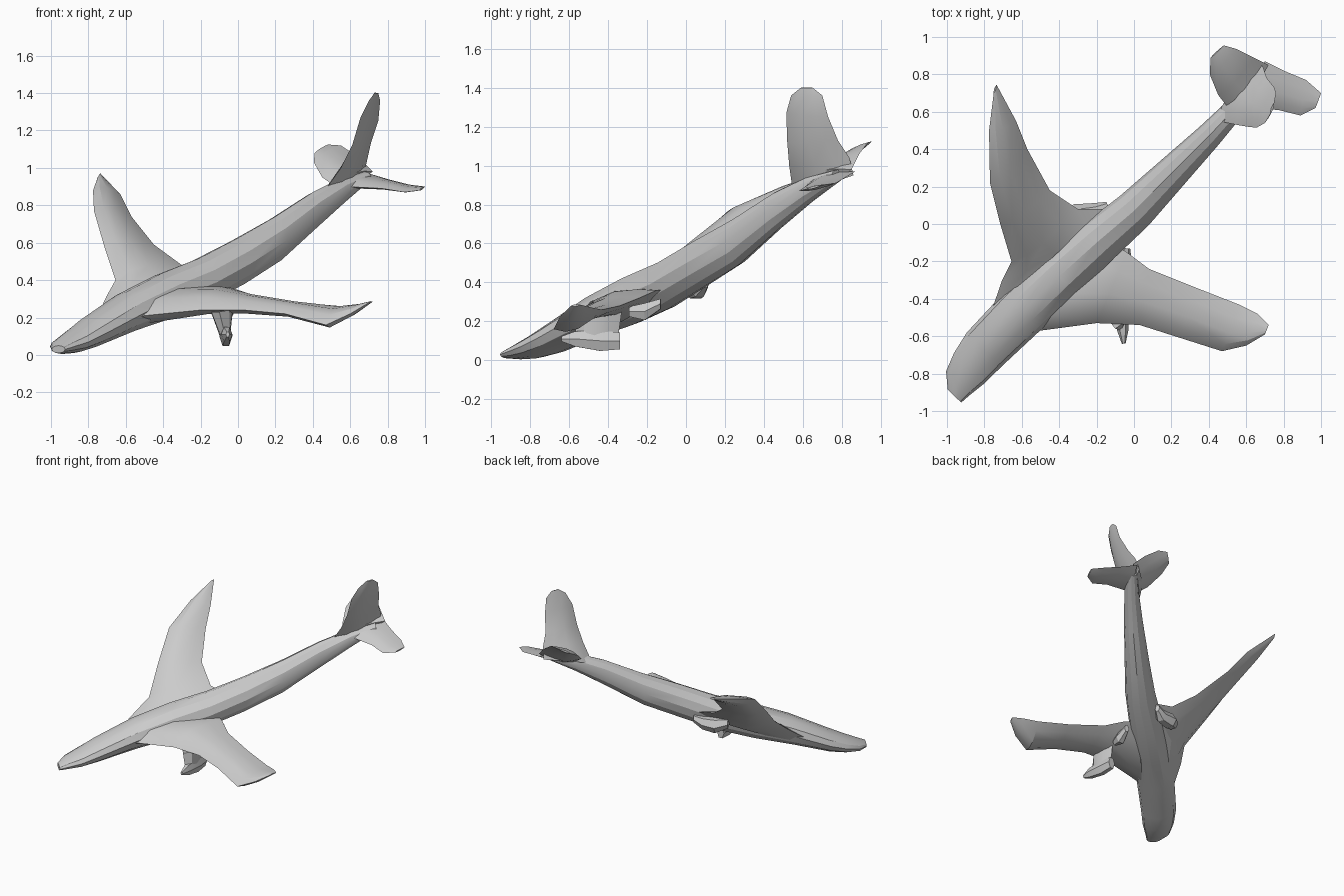
import bpy
import bmesh
import math
from mathutils import Vector

cube = bpy.data.objects.get("Cube")
if cube:
    bpy.data.objects.remove(cube, do_unlink=True)


def loft(name, rings):
    """Skin a closed surface over a row of equal point rings."""
    bm = bmesh.new()
    rows = [[bm.verts.new(p) for p in ring] for ring in rings]
    count = len(rows[0])
    for a, b in zip(rows, rows[1:]):
        for i in range(count):
            j = (i + 1) % count
            bm.faces.new((a[i], a[j], b[j], b[i]))
    bm.faces.new(rows[0])
    bm.faces.new(rows[-1])
    bmesh.ops.recalc_face_normals(bm, faces=bm.faces)
    mesh = bpy.data.meshes.new(name)
    bm.to_mesh(mesh)
    bm.free()
    obj = bpy.data.objects.new(name, mesh)
    bpy.context.collection.objects.link(obj)
    bpy.ops.object.select_all(action="DESELECT")
    obj.select_set(True)
    bpy.context.view_layer.objects.active = obj
    bpy.ops.object.shade_smooth_by_angle(angle=math.radians(25))


def tube(name, stations, sides=12):
    """Oval hull: each station is x, y, z, half width, half height."""
    centres = [Vector(s[:3]) for s in stations]
    axis = centres[-1] - centres[0]
    side = axis.cross(Vector((0, 0, 1))).normalized()
    angles = [math.tau * i / sides for i in range(sides)]
    rings = []
    for centre, (*_, width, height) in zip(centres, stations):
        rings.append([centre + side * width * math.cos(a)
                      + Vector((0, 0, height * math.sin(a))) for a in angles])
    loft(name, rings)


def blade(name, sections):
    """Aerofoil surface: each section is leading point, trailing point, half thickness."""
    ends = [(Vector(lead), Vector(trail), t) for lead, trail, t in sections]
    middles = [(lead + trail) / 2 for lead, trail, t in ends]
    span = middles[-1] - middles[0]
    steps = ((.2, .8), (.45, 1), (.75, .6))
    rings = []
    for lead, trail, thick in ends:
        chord = trail - lead
        normal = chord.cross(span).normalized() * thick
        top = [lead + chord * f + normal * k for f, k in steps]
        bottom = [lead + chord * f - normal * k for f, k in reversed(steps)]
        rings.append([lead, *top, trail, *bottom])
    loft(name, rings)


# Long body climbing from the flattened nose to the slim tail
tube("fuselage", [
    (-.96, -.92, .03, .05, .02),
    (-.94, -.85, .045, .09, .04),
    (-.88, -.77, .07, .115, .06),
    (-.8, -.67, .115, .13, .08),
    (-.6, -.47, .225, .14, .11),
    (-.4, -.28, .31, .135, .13),
    (-.2, -.1, .39, .125, .13),
    (0, .07, .495, .11, .13),
    (.2, .27, .615, .09, .125),
    (.4, .47, .77, .07, .1),
    (.55, .63, .875, .055, .07),
    (.68, .78, .95, .045, .03),
])

# Main wings, flared where they meet the body
blade("left_wing", [
    ((-.7, -.66, .15), (-.35, -.2, .33), .05),
    ((-.5, -.57, .21), (-.15, -.08, .36), .08),
    ((-.2, -.53, .24), (-.04, -.15, .36), .06),
    ((.03, -.54, .24), (.08, -.24, .32), .045),
    ((.25, -.61, .22), (.33, -.34, .28), .035),
    ((.47, -.68, .16), (.56, -.43, .26), .045),
    ((.6, -.65, .22), (.66, -.48, .27), .025),
    ((.7, -.59, .28), (.72, -.54, .285), .005),
])
blade("right_wing", [
    ((-.76, -.46, .19), (-.3, -.1, .36), .05),
    ((-.705, -.3, .31), (-.1, .08, .44), .06),
    ((-.655, -.2, .4), (-.3, .08, .48), .055),
    ((-.715, 0, .58), (-.45, .18, .59), .04),
    ((-.77, .22, .77), (-.57, .4, .74), .035),
    ((-.775, .5, .88), (-.63, .55, .86), .03),
    ((-.75, .7, .95), (-.735, .745, .97), .01),
])

# Leaning tail fin
blade("tail_fin", [
    ((.45, .55, .86), (.67, .86, .95), .04),
    ((.55, .53, 1), (.69, .84, 1.04), .03),
    ((.61, .52, 1.12), (.71, .78, 1.13), .022),
    ((.655, .515, 1.27), (.75, .73, 1.25), .018),
    ((.7, .54, 1.36), (.76, .7, 1.36), .012),
    ((.73, .59, 1.4), (.75, .65, 1.4), .006),
])

# Tailplanes on either side of the fin
blade("left_tailplane", [
    ((.58, .62, .9), (.7, .87, .97), .03),
    ((.77, .61, .89), (.8, .82, .94), .02),
    ((.89, .58, .87), (.92, .77, .91), .012),
    ((.97, .62, .88), (1, .7, .9), .006),
])
blade("right_tailplane", [
    ((.52, .6, .9), (.72, .85, .98), .045),
    ((.45, .69, .95), (.64, .89, 1.06), .035),
    ((.405, .8, 1.03), (.55, .935, 1.12), .02),
    ((.41, .89, 1.08), (.48, .955, 1.125), .006),
])

# Rough engine pods, with a pylon and fairing under the left wing
tube("left_engine", [
    (-.055, -.64, .11, .01, .015),
    (-.06, -.57, .11, .03, .045),
    (-.065, -.44, .1, .035, .06),
    (-.07, -.34, .1, .03, .05),
], sides=6)
blade("left_pylon", [
    ((-.1, -.56, .23), (-.07, -.33, .25), .06),
    ((-.07, -.57, .11), (-.07, -.35, .11), .03),
])
tube("left_fairing", [
    (-.06, -.29, .25, .02, .03),
    (-.05, -.21, .25, .04, .05),
    (-.04, -.13, .29, .02, .03),
], sides=6)
tube("right_engine", [
    (-.38, 0, .39, .04, .04),
    (-.3, .05, .37, .06, .06),
    (-.2, .07, .37, .045, .05),
    (-.14, .1, .4, .02, .03),
], sides=6)
